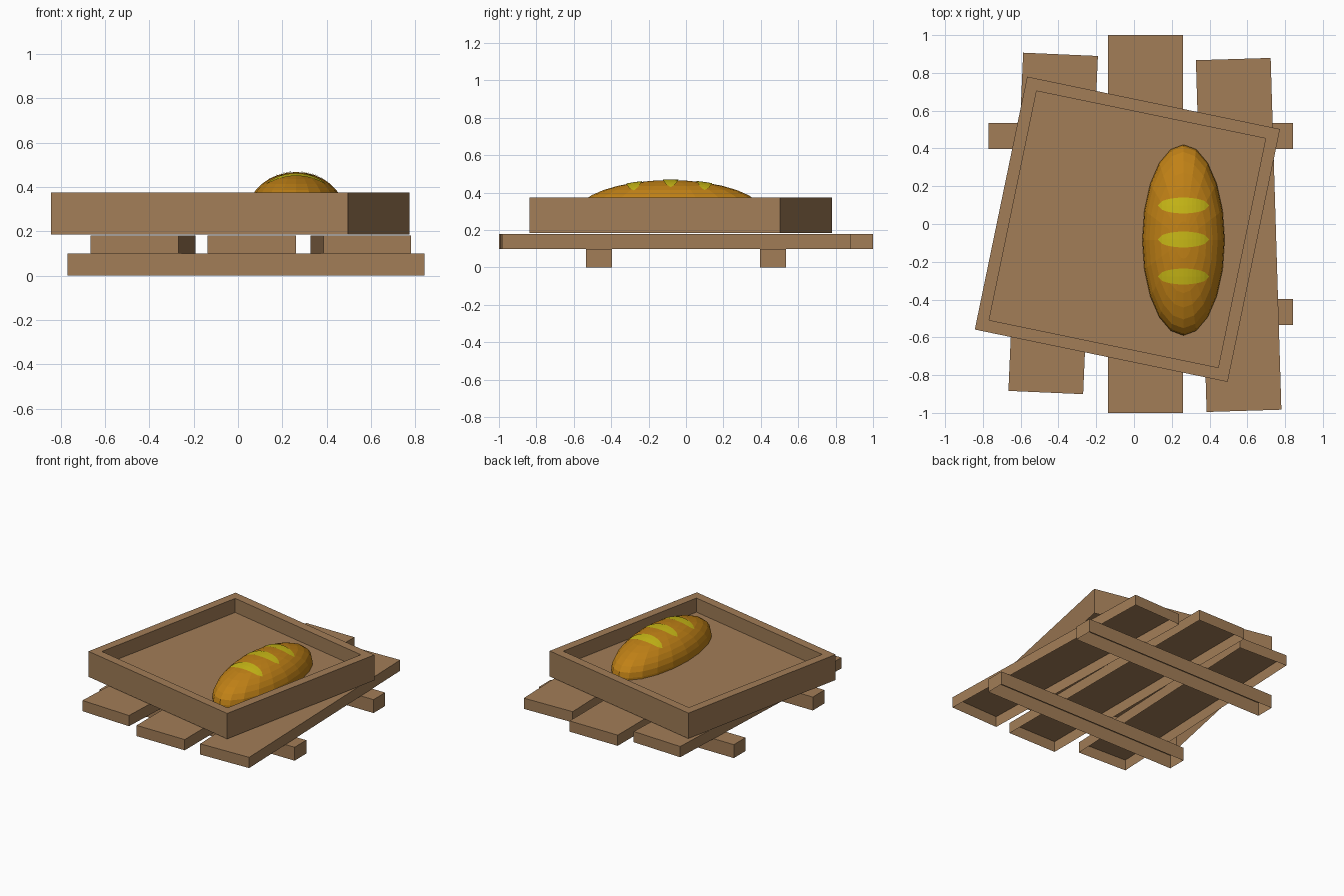
import bpy, bmesh, math
from mathutils import Matrix, Vector

cube = bpy.data.objects.get("Cube")
if cube:
    bpy.data.objects.remove(cube, do_unlink=True)


def material(name, rgb):
    m = bpy.data.materials.new(name)
    m.use_nodes = True
    m.diffuse_color = (*rgb, 1)
    m.node_tree.nodes["Principled BSDF"].inputs["Base Color"].default_value = (*rgb, 1)
    return m


wood = material("brown wood", (0.36, 0.205, 0.095))
crust = material("golden crust", (0.53, 0.22, 0.008))
crumb = material("yellow score", (0.58, 0.48, 0.008))


def finish(name, bm, mat):
    bmesh.ops.recalc_face_normals(bm, faces=bm.faces)
    mesh = bpy.data.meshes.new(name)
    bm.to_mesh(mesh)
    bm.free()
    mesh.materials.append(mat)
    ob = bpy.data.objects.new(name, mesh)
    bpy.context.collection.objects.link(ob)
    return ob


def board(name, center, size, z0, z1, angle=0, rim=0, depth=0):
    """Open-bottomed box; with a rim it becomes a tray with a sunken floor."""
    bm = bmesh.new()
    bmesh.ops.create_cube(bm, size=1, matrix=Matrix.Diagonal((*size, z1 - z0, 1)))
    bm.normal_update()
    bottom = [f for f in bm.faces if f.normal.z < -0.9]
    top = [f for f in bm.faces if f.normal.z > 0.9]
    if rim:
        bmesh.ops.inset_region(bm, faces=top, thickness=rim)
        # straight inner walls down to the floor
        floor = bmesh.ops.extrude_discrete_faces(bm, faces=top)["faces"]
        bmesh.ops.translate(bm, verts=floor[0].verts, vec=(0, 0, -depth))
    bmesh.ops.delete(bm, geom=bottom, context="FACES")
    ob = finish(name, bm, wood)
    ob.location = (*center, (z0 + z1) / 2)
    ob.rotation_euler.z = math.radians(angle)
    return ob


# Pallet skids
for name, y in (("back_skid", 0.465), ("front_skid", -0.465)):
    board(name, (0.036, y), (1.61, 0.138), 0, 0.1)

# Pallet slats
board("right_slat", (-0.428, 0.003), (0.396, 1.792), 0.1, 0.18, -2.5)
board("middle_slat", (0.062, 0), (0.397, 2), 0.1, 0.18)
board("left_slat", (0.554, -0.058), (0.396, 1.863), 0.1, 0.18, 1.75)

# Shallow crate
FLOOR = 0.27
board("crate", (-0.035, -0.028), (1.367, 1.367), 0.185, 0.375, -11.7,
      rim=0.091, depth=0.375 - FLOOR)

# Loaf: half ellipsoid with a short upright foot
CENTER = Vector((0.262, -0.085, 0.285))
RADII = Vector((0.218, 0.505, 0.182))
bm = bmesh.new()
bmesh.ops.create_uvsphere(bm, u_segments=20, v_segments=16, radius=1)
bmesh.ops.rotate(bm, verts=bm.verts, matrix=Matrix.Rotation(math.pi / 2, 3, "Z"))
bmesh.ops.delete(bm, geom=[v for v in bm.verts if v.co.z < -0.01], context="VERTS")
bmesh.ops.scale(bm, verts=bm.verts, vec=RADII)
bmesh.ops.translate(bm, verts=bm.verts, vec=CENTER)
foot = bmesh.ops.extrude_edge_only(bm, edges=[e for e in bm.edges if e.is_boundary])
for v in foot["geom"]:
    if isinstance(v, bmesh.types.BMVert):
        v.co.z = FLOOR
finish("loaf", bm, crust)


# Lens-shaped scores that follow the curve of the loaf
def score(name, y, half_length=0.135, half_width=0.042, steps=12):
    bm = bmesh.new()
    rows = []
    for i in range(steps + 1):
        t = -1 + 2 * i / steps
        w = half_width * math.sqrt(max(1 - t * t, 0.002))
        row = []
        for s in (-1, 0, 1):
            dx, dy = t * half_length, y + s * w - CENTER.y
            h = math.sqrt(1 - (dx / RADII.x) ** 2 - (dy / RADII.y) ** 2)
            row.append(bm.verts.new(CENTER + Vector((dx, dy, RADII.z * h + 0.003))))
        rows.append(row)
    for a, b in zip(rows, rows[1:]):
        for k in range(2):
            bm.faces.new((a[k], b[k], b[k + 1], a[k + 1]))
    ob = finish(name, bm, crumb)
    if ob.data.polygons[0].normal.z < 0:
        ob.data.flip_normals()


for name, y in (("back_score", 0.098), ("middle_score", -0.082), ("front_score", -0.278)):
    score(name, y)
